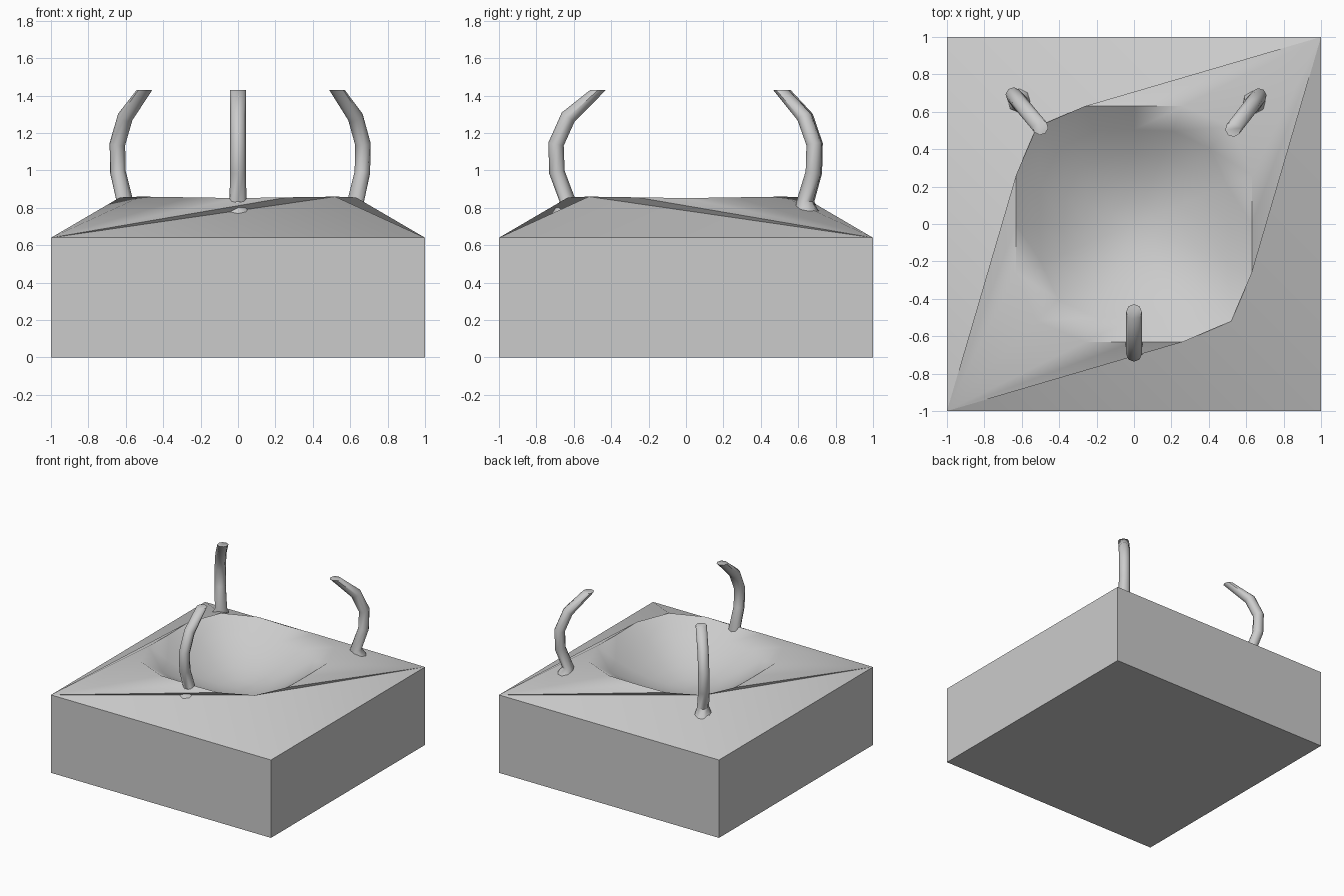
import bpy, bmesh
from math import sin, cos, radians, pi
from mathutils import Vector

if "Cube" in bpy.data.objects:
    bpy.data.objects.remove(bpy.data.objects["Cube"])


def finish(name, bm, smooth=None):
    bmesh.ops.recalc_face_normals(bm, faces=bm.faces)
    mesh = bpy.data.meshes.new(name)
    bm.to_mesh(mesh)
    bm.free()
    ob = bpy.data.objects.new(name, mesh)
    bpy.context.collection.objects.link(ob)
    if smooth:
        bpy.context.view_layer.objects.active = ob
        ob.select_set(True)
        bpy.ops.object.shade_smooth_by_angle(angle=radians(smooth))
        ob.select_set(False)
    return ob


def bridge(bm, a, b):
    n = len(a)
    for i in range(n):
        bm.faces.new((a[i], a[(i + 1) % n], b[(i + 1) % n], b[i]))


# Pedestal: square block whose sloped top dips into a rounded bowl
EDGE, RIM, FLOOR, N = 0.64, 0.86, 0.58, 16
bm = bmesh.new()
square = [(-1, -1), (1, -1), (1, 1), (-1, 1)]
low = [bm.verts.new((x, y, 0)) for x, y in square]
top = [bm.verts.new((x, y, EDGE)) for x, y in square]
bm.faces.new(low[::-1])
bridge(bm, low, top)

rings = []
for t in (1, 0.8, 0.6, 0.4, 0.2):
    ring = []
    for i in range(N):
        a = 2 * pi * i / N
        r = 0.63 + 0.105 * sin(2 * a) ** 2 * t
        z = RIM - (RIM - FLOOR) * (1 - t * t)
        if t == 1:
            z -= 0.008 * cos(2 * a) ** 2
        ring.append(bm.verts.new((r * t * cos(a), r * t * sin(a), z)))
    rings.append(ring)
for a, b in zip(rings, rings[1:]):
    bridge(bm, a, b)
centre = bm.verts.new((0, 0, FLOOR))
for i in range(N):
    bm.faces.new((rings[-1][i], rings[-1][(i + 1) % N], centre))

# Slopes fan out from two opposite corners of the block
rim = rings[0]
for corner, start in ((top[2], -2), (top[0], 6)):
    for k in range(start, start + 8):
        bm.faces.new((corner, rim[k % N], rim[(k + 1) % N]))
for corner, k in ((top[1], 14), (top[3], 6)):
    for other in (top[0], top[2]):
        bm.faces.new((corner, other, rim[k]))
finish("pedestal", bm, 58)

# Curved prong: (inward offset, height, radius) stations along its path
PATH = [(0.04, 0.785, 0.065), (0.065, 0.83, 0.046), (0.005, 0.99, 0.042),
        (0.0, 1.14, 0.042), (0.065, 1.285, 0.042), (0.225, 1.43, 0.042)]


def prong(name, x, y, angle, sides=8):
    out = Vector((cos(radians(angle)), sin(radians(angle)), 0))
    side = Vector((-out.y, out.x, 0))
    pts = [Vector((x, y, z)) - out * d for d, z, r in PATH]
    bm = bmesh.new()
    rings = []
    for i, (d, z, r) in enumerate(PATH):
        if i == len(PATH) - 1:
            n = out                      # level cut at the tip
        elif i == 0:
            n = (out - Vector((0, 0, 0.25))).normalized()
        else:
            tangent = ((pts[i + 1] - pts[i]).normalized()
                       + (pts[i] - pts[i - 1]).normalized()).normalized()
            n = side.cross(tangent)
        rings.append([bm.verts.new(pts[i] + r * (n * cos(2 * pi * k / sides)
                                                 + side * sin(2 * pi * k / sides)))
                      for k in range(sides)])
    for a, b in zip(rings, rings[1:]):
        bridge(bm, a, b)
    bm.faces.new(rings[0])
    bm.faces.new(rings[-1])
    finish(name, bm, 50)


prong("front_prong", 0, -0.695, -90)
prong("back_right_prong", 0.668, 0.685, 52)
prong("back_left_prong", -0.645, 0.69, 130)
